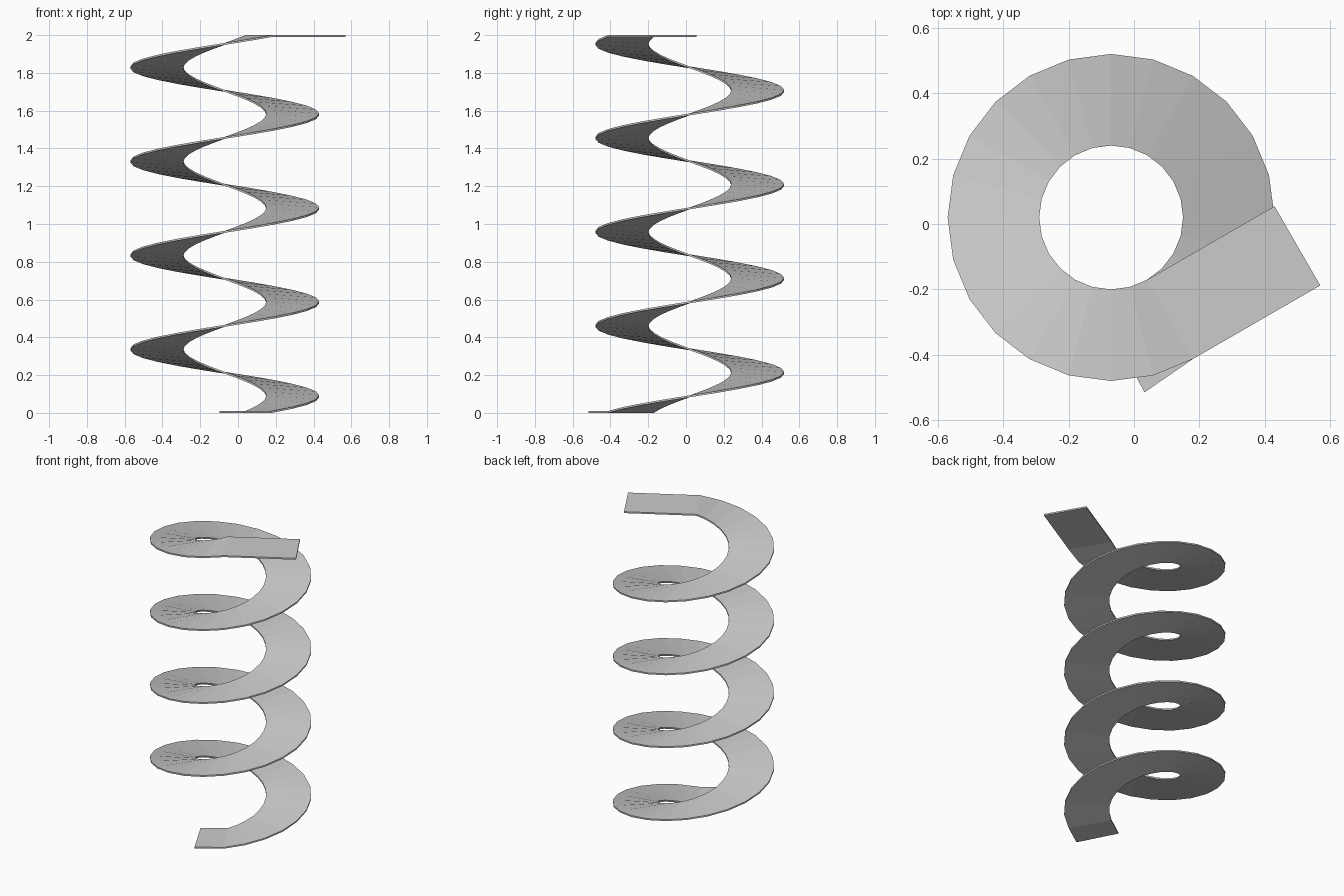
import bpy, bmesh
from math import cos, sin, radians

if "Cube" in bpy.data.objects:
    bpy.data.objects.remove(bpy.data.objects["Cube"])

CX, CY = -0.07, 0.02          # axis of the spiral
R_OUT, R_IN = 0.5, 0.22
TURNS, SIDES = 4, 24
THICK = 0.01
RISE = 2.0 - THICK
START = radians(-60)

# Cross-sections along the ramp: (inner xy, outer xy, underside height)
sections = [((-0.097, -0.267), (0.032, -0.515), 0.0)]      # lower landing end
n = TURNS * SIDES
for i in range(n + 1):
    a = START + radians(360 / SIDES) * i
    c, s = cos(a), sin(a)
    sections.append(((CX + R_IN * c, CY + R_IN * s),
                     (CX + R_OUT * c, CY + R_OUT * s), RISE * i / n))

# Upper landing runs straight on along the tangent
inner, outer, z = sections[-1]
dx, dy = 0.45 * cos(radians(30)), 0.45 * sin(radians(30))
sections.append(((inner[0] + dx, inner[1] + dy),
                 (outer[0] + dx, outer[1] + dy), z))

# Skin the sections into one closed ribbon
bm = bmesh.new()
rings = []
for p, q, z in sections:
    rings.append([bm.verts.new((*p, z)), bm.verts.new((*q, z)),
                  bm.verts.new((*q, z + THICK)), bm.verts.new((*p, z + THICK))])
for a, b in zip(rings, rings[1:]):
    for k in range(4):
        m = (k + 1) % 4
        bm.faces.new((a[k], a[m], b[m], b[k]))
bm.faces.new(rings[0])
bm.faces.new(rings[-1])
bmesh.ops.recalc_face_normals(bm, faces=bm.faces)

mesh = bpy.data.meshes.new("spiral_ramp")
bm.to_mesh(mesh)
bm.free()
bpy.context.collection.objects.link(bpy.data.objects.new("spiral_ramp", mesh))
